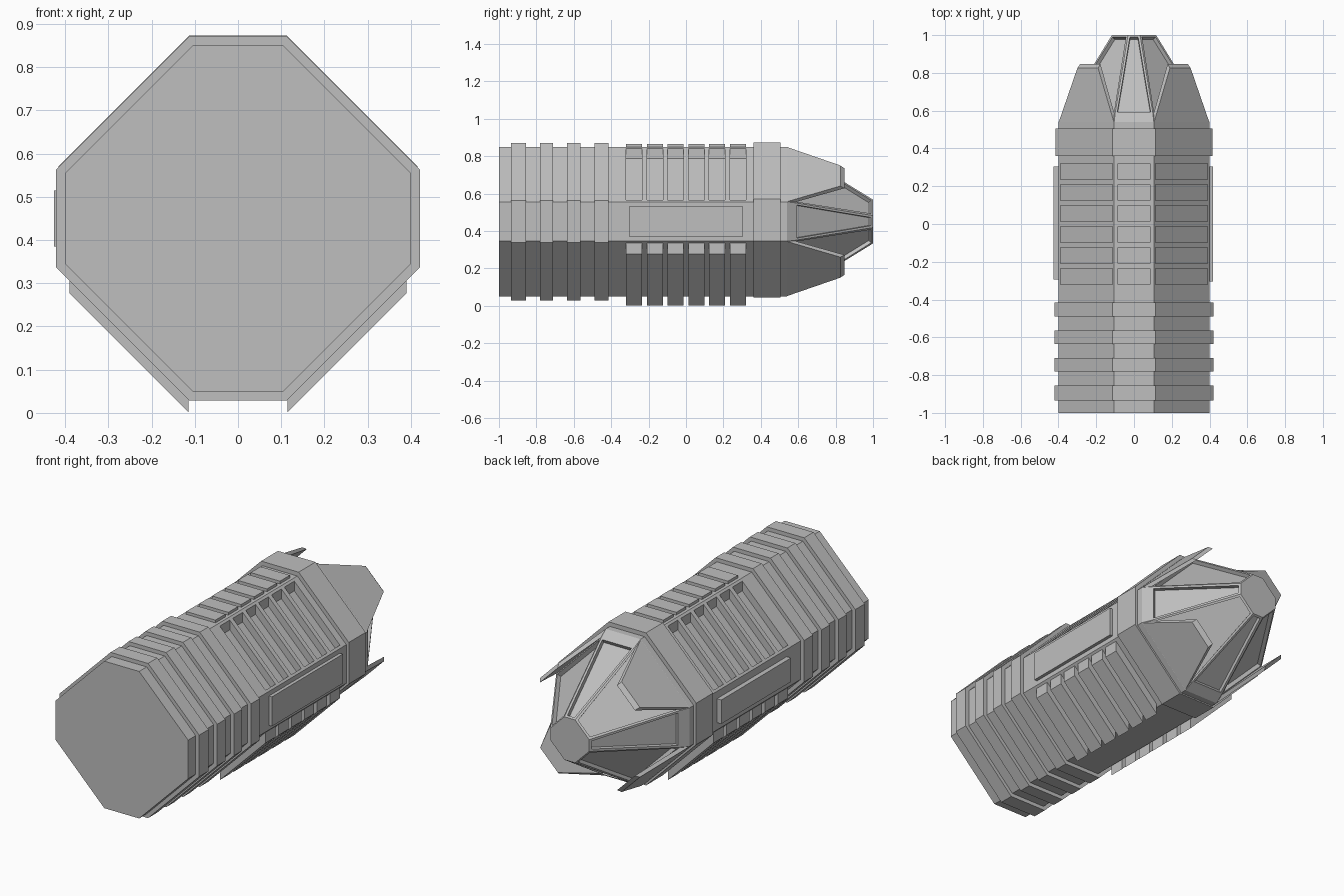
import bpy, bmesh

if "Cube" in bpy.data.objects:
    bpy.data.objects.remove(bpy.data.objects["Cube"])

ZC = 0.45  # height of the long axis
grey = bpy.data.materials.new("light_grey")
grey.diffuse_color = (0.52, 0.52, 0.52, 1)
grey.use_nodes = True
grey.node_tree.nodes["Principled BSDF"].inputs["Base Color"].default_value = grey.diffuse_color


def finish(name, bm):
    bmesh.ops.recalc_face_normals(bm, faces=bm.faces)
    me = bpy.data.meshes.new(name)
    bm.to_mesh(me)
    bm.free()
    me.materials.append(grey)
    ob = bpy.data.objects.new(name, me)
    bpy.context.collection.objects.link(ob)
    return ob


def loft(bm, sections):
    """Join (profile, y, z centre) sections into a closed solid."""
    rings = [[bm.verts.new((x, y, zc + z)) for x, z in prof] for prof, y, zc in sections]
    n = len(rings[0])
    sides = []
    for a, b in zip(rings, rings[1:]):
        sides.append([bm.faces.new((a[i], a[(i + 1) % n], b[(i + 1) % n], b[i])) for i in range(n)])
    bm.faces.new(rings[0][::-1])
    bm.faces.new(rings[-1])
    return sides


def mirrored(half):
    return half + [(-x, z) for x, z in reversed(half)]


def octagon(r, h):
    return mirrored([(h, r), (r, h), (r, -h), (h, -r)])


def box(bm, x0, x1, y0, y1, z0, z1):
    loft(bm, [([(x0, z0), (x1, z0), (x1, z1), (x0, z1)], y, 0) for y in (y0, y1)])


BODY = octagon(0.40, 0.105)
# upper diagonals sunk, lower diagonals raised
RIBBED = mirrored([(.105, .40), (.115, .39), (.115, .337), (.39, .062), (.39, .115), (.40, .105),
                   (.40, -.105), (.39, -.115), (.39, -.173), (.115, -.448), (.115, -.39), (.105, -.40)])

# main body, alternating plain and ribbed slices
bm = bmesh.new()
rib_ys = [(-0.32 + i * 0.111, -0.235 + i * 0.111) for i in range(6)]
y = -1.0
for a, b in rib_ys:
    loft(bm, [(BODY, y, ZC), (BODY, a, ZC)])
    loft(bm, [(RIBBED, a, ZC), (RIBBED, b, ZC)])
    y = b
loft(bm, [(BODY, y, ZC), (BODY, 0.54, ZC)])
finish("body", bm)

# thin plates along the top
bm = bmesh.new()
for a, b in rib_ys:
    box(bm, -0.088, 0.088, a, b, 0.84, 0.865)
finish("top_plates", bm)

# rear rings and front collar
bm = bmesh.new()
for a, b in ((-.935, -.855), (-.78, -.71), (-.635, -.565), (-.49, -.415)):
    loft(bm, [(octagon(.421, .113), a, ZC), (octagon(.421, .113), b, ZC)])
finish("rear_rings", bm)
bm = bmesh.new()
loft(bm, [(octagon(.415, .113), .36, .458), (octagon(.415, .113), .505, .458)])
finish("front_collar", bm)

# side panels
bm = bmesh.new()
box(bm, 0.39, 0.418, -0.305, 0.305, 0.37, 0.53)
box(bm, -0.426, -0.39, -0.295, 0.305, 0.385, 0.515)
finish("side_panels", bm)

# tapered nose with recessed facets
bm = bmesh.new()
sides = loft(bm, [(BODY, .54, ZC), (octagon(.372, .1), .585, ZC), (octagon(.117, .032), 1.0, ZC)])
bmesh.ops.recalc_face_normals(bm, faces=bm.faces)
bmesh.ops.inset_individual(bm, faces=sides[1], thickness=0.016, depth=0)
bmesh.ops.inset_individual(bm, faces=sides[1], thickness=0.001, depth=-0.022)
finish("nose", bm)

# four petals around the nose
bm = bmesh.new()
outer = [(.105, .535, .40), (.40, .535, .105), (.30, .825, .19), (.19, .825, .30)]
inner = [(.09, .535, .385), (.385, .535, .09), (.285, .847, .178), (.178, .847, .285)]
for sx in (1, -1):
    for sz in (1, -1):
        o = [bm.verts.new((sx * x, y, ZC + sz * z)) for x, y, z in outer]
        n = [bm.verts.new((sx * x, y, ZC + sz * z)) for x, y, z in inner]
        bm.faces.new(o)
        bm.faces.new(n[::-1])
        for i in range(4):
            j = (i + 1) % 4
            bm.faces.new((o[i], n[i], n[j], o[j]))
finish("nose_petals", bm)
